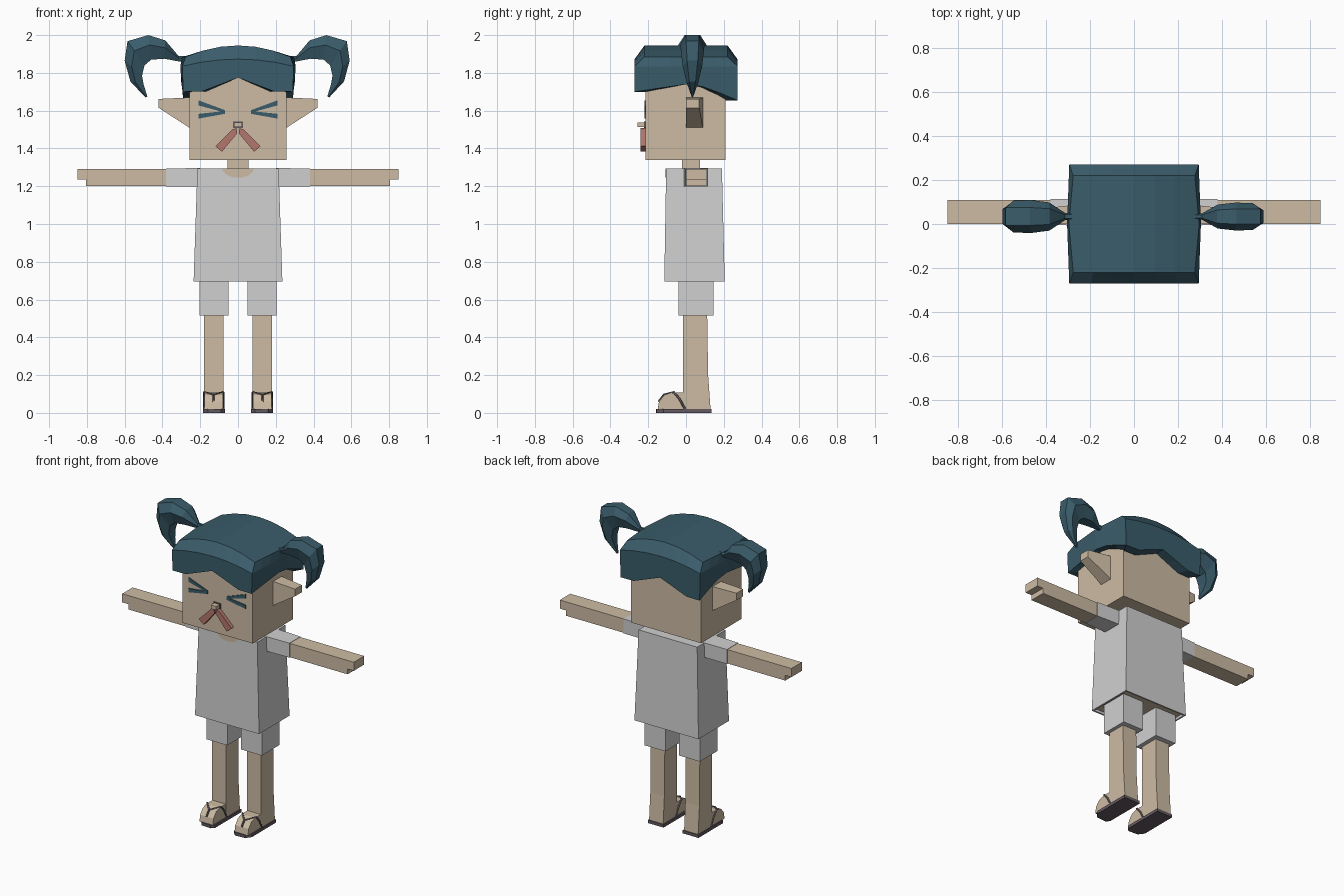
import bpy, bmesh, math

cube = bpy.data.objects.get("Cube")
if cube:
    bpy.data.objects.remove(cube, do_unlink=True)


def material(name, rgb):
    m = bpy.data.materials.new(name)
    m.use_nodes = True
    m.diffuse_color = (*rgb, 1)
    m.node_tree.nodes["Principled BSDF"].inputs["Base Color"].default_value = (*rgb, 1)
    return m


SKIN = material("skin", (0.61, 0.50, 0.37))
CLOTH = material("light grey cloth", (0.63, 0.63, 0.63))
HAIR = material("teal hair", (0.042, 0.107, 0.145))
RED = material("dusty red", (0.45, 0.18, 0.15))
SOLE = material("sandal purple grey", (0.125, 0.10, 0.115))


def finish(name, bm, mats):
    bmesh.ops.recalc_face_normals(bm, faces=bm.faces)
    me = bpy.data.meshes.new(name)
    bm.to_mesh(me)
    bm.free()
    for m in mats:
        me.materials.append(m)
    ob = bpy.data.objects.new(name, me)
    bpy.context.collection.objects.link(ob)
    return ob


def loft(name, loops, mat, caps=(True, True)):
    """Skin closed loops of points into a solid."""
    bm = bmesh.new()
    rings = [[bm.verts.new(p) for p in loop] for loop in loops]
    n = len(rings[0])
    for a, b in zip(rings, rings[1:]):
        for i in range(n):
            bm.faces.new((a[i], a[(i + 1) % n], b[(i + 1) % n], b[i]))
    if caps[0]:
        bm.faces.new(rings[0])
    if caps[1]:
        bm.faces.new(rings[-1])
    return finish(name, bm, [mat])


def rect_z(x0, x1, y0, y1, z):
    return [(x0, y0, z), (x1, y0, z), (x1, y1, z), (x0, y1, z)]


def rect_x(x, y0, y1, z0, z1):
    return [(x, y0, z0), (x, y1, z0), (x, y1, z1), (x, y0, z1)]


def box(name, x0, x1, y0, y1, z0, z1, mat):
    return loft(name, [rect_z(x0, x1, y0, y1, z) for z in (z0, z1)], mat)


def plate(name, outline, y0, y1, mat):
    """Outline in x, z, given depth along y."""
    return loft(name, [[(x, y, z) for x, z in outline] for y in (y0, y1)], mat)


def side_profile(name, outline, x0, x1, mat):
    """Outline in y, z, given width along x."""
    return loft(name, [[(x, y, z) for y, z in outline] for x in (x0, x1)], mat)


# Head and neck
box("head", -0.258, 0.258, -0.215, 0.21, 1.34, 1.84, SKIN)
box("neck", -0.055, 0.055, -0.02, 0.075, 1.27, 1.36, SKIN)
arc = [(0.083 * math.cos(a), 1.295 - 0.05 * math.sin(a))
       for a in [math.pi * i / 10 for i in range(11)]]
plate("neckline", arc, -0.109, -0.102, SKIN)

# Shirt with an open hem that shows the body
shirt = loft("shirt", [rect_z(-0.235, 0.235, -0.115, 0.205, 0.695),
                       rect_z(-0.215, 0.215, -0.105, 0.19, 1.295)], CLOTH)
shirt.data.materials.append(SKIN)
bm = bmesh.new()
bm.from_mesh(shirt.data)
hem = [f for f in bm.faces if f.normal.z < -0.9]
bmesh.ops.inset_region(bm, faces=hem, thickness=0.015)
bmesh.ops.inset_region(bm, faces=hem, thickness=0.002, depth=-0.015)
for f in hem:
    f.material_index = 1
bm.to_mesh(shirt.data)
bm.free()


# Hair cap: loops run around a square with N segments on each side
N = 6


def hair_loop(hx, hy, height, bulge=0.0):
    pts = []
    for side in range(4):
        for i in range(N):
            t = -1 + 2 * i / N
            u, v = [(t, -1), (1, t), (-t, 1), (-1, -t)][side]
            x = u * (hx + bulge * (1 - abs(v)))
            pts.append((x, hy * v, height(u, v)))
    return pts


def fringe(u, v):
    if abs(v) == 1:
        lift = 0.075 * max(0, 1 - abs(u) / 0.68)
        return (1.70 if v < 0 else 1.655) + lift
    return 1.70 + 0.04 * (1 - abs(v)) - (0.02 if v > 0.6 else 0)


def crown(low, rise):
    return lambda u, v: low + rise * (1 - u * u)


loops = [hair_loop(0.25, 0.205, fringe),
         hair_loop(0.29, 0.272, fringe, 0.01),
         hair_loop(0.295, 0.272, crown(1.835, 0.038), 0.01),
         hair_loop(0.277, 0.22, crown(1.885, 0.06), 0.02)]
cap = loft("hair_cap", loops, HAIR, (False, False))
bm = bmesh.new()
bm.from_mesh(cap.data)
bm.verts.ensure_lookup_table()
top = list(bm.verts)[-4 * N:]
# Crown strips join the front edge to the back edge
for i in range(N):
    f = top[i:i + 2]
    b = [top[3 * N - i - 1], top[3 * N - i]]
    left = top[3 * N + 1:] if i == 0 else []
    right = top[N + 1:2 * N] if i == N - 1 else []
    bm.faces.new(f + right + b + left)
bmesh.ops.recalc_face_normals(bm, faces=bm.faces)
bm.to_mesh(cap.data)
bm.free()

# Pigtail sections: outer x, z, inner x, z, half depth
TAIL = [(0.27, 1.89, 0.27, 1.86, 0.015), (0.315, 1.89, 0.31, 1.86, 0.015),
        (0.385, 1.972, 0.39, 1.875, 0.062), (0.475, 2.0, 0.46, 1.87, 0.072),
        (0.585, 1.968, 0.495, 1.84, 0.07), (0.60, 1.865, 0.508, 1.785, 0.058),
        (0.57, 1.755, 0.50, 1.74, 0.035), (0.49, 1.67, 0.48, 1.675, 0.004)]


def pigtail(name, s, depth, scale):
    loops = []
    for xo, zo, xi, zi, h in TAIL:
        ring = []
        for k, y in [(0, -0.55), (0, 0.55), (0.4, 1), (1, 0.6), (1, -0.6), (0.4, -1)]:
            ring.append((s * scale * (xo + (xi - xo) * k), 0.034 + y * h * depth,
                         zo + (zi - zo) * k))
        loops.append(ring)
    loft(name, loops, HAIR)


pigtail("right_pigtail", -1, 1.04, 1.0)
pigtail("left_pigtail", 1, 0.88, 0.985)

# Nose with a small dark rimmed tip
box("nose", -0.02, 0.02, -0.257, -0.21, 1.513, 1.538, SKIN)
plate("nose_rim", [(-0.026, 1.508), (0.026, 1.508), (0.026, 1.543), (-0.026, 1.543)],
      -0.222, -0.214, SOLE)

# Paired parts
for side, s in (("left", 1), ("right", -1)):
    def mx(points):
        return [(s * p[0], *p[1:]) for p in points]

    # Squeezed eyes and cheek marks
    plate(side + "_eye_upper", mx([(0.21, 1.655), (0.07, 1.603), (0.07, 1.59), (0.21, 1.628)]),
          -0.221, -0.213, HAIR)
    plate(side + "_eye_lower", mx([(0.21, 1.558), (0.07, 1.583), (0.07, 1.598), (0.21, 1.583)]),
          -0.221, -0.213, HAIR)
    plate(side + "_whisker", mx([(0.008, 1.508), (0.032, 1.50), (0.12, 1.412), (0.085, 1.383),
                                 (0.004, 1.48)]), -0.24, -0.213, RED)

    # Pointed ear
    loft(side + "_ear", [mx(rect_x(0.25, 0.0, 0.09, 1.505, 1.67)),
                         mx(rect_x(0.42, 0.0, 0.07, 1.615, 1.662))], SKIN)

    # Arm with stepped hand
    loft(side + "_sleeve", [mx(rect_x(0.2, -0.01, 0.117, 1.2, 1.296)),
                            mx(rect_x(0.38, -0.003, 0.113, 1.198, 1.294))], CLOTH)
    plate(side + "_arm", mx([(0.37, 1.2), (0.805, 1.2), (0.805, 1.235), (0.85, 1.235),
                             (0.85, 1.292), (0.37, 1.292)]), 0.0, 0.109, SKIN)

    # Shorts leg and leg
    box(side + "_shorts_leg", s * 0.05, s * 0.203, -0.04, 0.145, 0.515, 0.72, CLOTH)
    side_profile(side + "_leg", [(-0.015, 0.018), (0.13, 0.018), (0.117, 0.2), (0.112, 0.53),
                                 (-0.015, 0.53)], s * 0.077, s * 0.18, SKIN)

    # Foot and sandal
    foot = [(0.0, 0.018), (0.0, 0.108), (-0.075, 0.108), (-0.115, 0.095),
            (-0.143, 0.06), (-0.15, 0.018)]
    side_profile(side + "_foot", foot, s * 0.08, s * 0.178, SKIN)
    sole = [(0.07, 0.135), (0.186, 0.135), (0.186, -0.12), (0.16, -0.155),
            (0.09, -0.16), (0.07, -0.14)]
    loft(side + "_sole", [[(s * x, y, z) for x, y in sole] for z in (0, 0.02)], SOLE)

    # Straps: a V over the instep and a band to the toe
    for k, x in enumerate((0.078, 0.18)):
        path = [(x, -0.005, 0.02), (x, -0.035, 0.075), (x, -0.065, 0.11),
                (0.129, -0.118, 0.096), (0.129, -0.146, 0.06)]
        curve = bpy.data.curves.new(side + "_strap", "CURVE")
        curve.dimensions = "3D"
        curve.bevel_depth = 0.006
        curve.bevel_resolution = 0
        spline = curve.splines.new("POLY")
        spline.points.add(len(path) - 1)
        for p, co in zip(spline.points, mx(path)):
            p.co = (*co, 1)
        curve.materials.append(SOLE)
        strap = bpy.data.objects.new(side + ("_inner" if k == 0 else "_outer") + "_strap", curve)
        bpy.context.collection.objects.link(strap)
